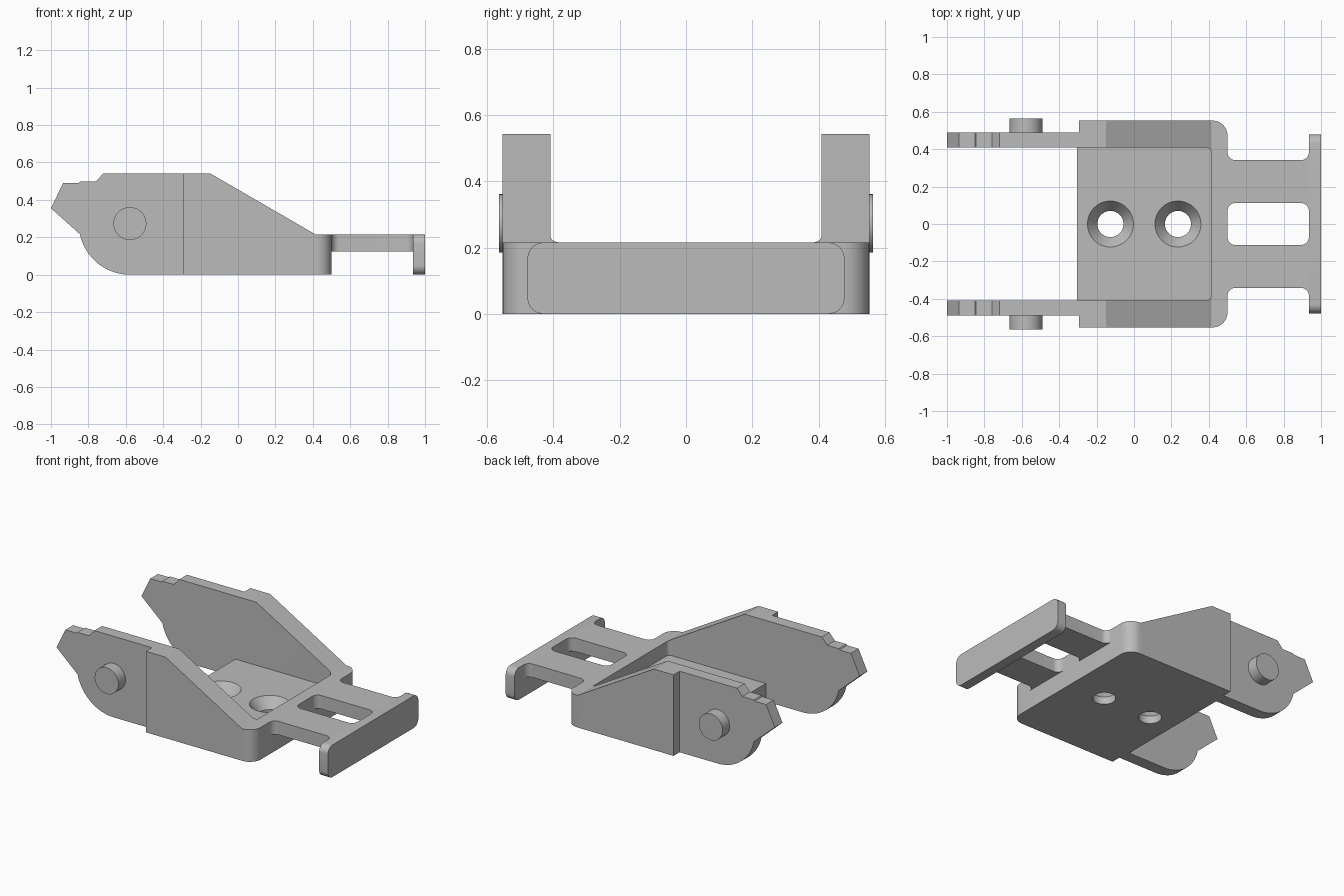
import bpy, bmesh, math
from mathutils import Matrix, Vector

if "Cube" in bpy.data.objects:
    bpy.data.objects.remove(bpy.data.objects["Cube"])

GREY = (0.5, 0.5, 0.5, 1)
grey = bpy.data.materials.new("plain grey")
grey.use_nodes = True
grey.diffuse_color = GREY
grey.node_tree.nodes["Principled BSDF"].inputs["Base Color"].default_value = GREY

# Axis maps: outline (u, v) and extrusion w to x, y, z
TO_XY = lambda u, v, w: (u, v, w)
TO_XZ = lambda u, v, w: (u, w, v)
TO_YZ = lambda u, v, w: (w, u, v)


def rounded(corners, steps=8):
    """Outline from (u, v, radius) corners; works for convex and concave corners."""
    out = []
    for i, (u, v, r) in enumerate(corners):
        p = Vector((u, v))
        if r == 0:
            out.append(p)
            continue
        a = (Vector(corners[i - 1][:2]) - p).normalized()
        b = (Vector(corners[(i + 1) % len(corners)][:2]) - p).normalized()
        half = a.angle(b) / 2
        centre = p + (a + b).normalized() * r / math.sin(half)
        start = p + a * r / math.tan(half) - centre
        end = p + b * r / math.tan(half) - centre
        sweep = start.angle_signed(end)
        for k in range(steps + 1):
            # angle_signed is clockwise positive
            out.append(centre + Matrix.Rotation(-sweep * k / steps, 2) @ start)
    return out


def finish(name, bm):
    bmesh.ops.recalc_face_normals(bm, faces=bm.faces)
    mesh = bpy.data.meshes.new(name)
    bm.to_mesh(mesh)
    bm.free()
    mesh.materials.append(grey)
    obj = bpy.data.objects.new(name, mesh)
    bpy.context.collection.objects.link(obj)
    return obj


def prism(name, outline, w0, w1, axes):
    bm = bmesh.new()
    face = bm.faces.new([bm.verts.new(axes(u, v, w0)) for u, v in outline])
    new = bmesh.ops.extrude_face_region(bm, geom=[face])["geom"]
    bmesh.ops.translate(bm, vec=axes(0, 0, w1 - w0),
                        verts=[g for g in new if isinstance(g, bmesh.types.BMVert)])
    return finish(name, bm)


def cone(name, x, z0, z1, r0, r1):
    bm = bmesh.new()
    bmesh.ops.create_cone(bm, cap_ends=True, segments=48, radius1=r0, radius2=r1,
                          depth=z1 - z0, matrix=Matrix.Translation((x, 0, (z0 + z1) / 2)))
    return finish(name, bm)


def activate(obj):
    bpy.ops.object.select_all(action='DESELECT')
    obj.select_set(True)
    bpy.context.view_layer.objects.active = obj


def combine(obj, other, operation):
    mod = obj.modifiers.new("combine", 'BOOLEAN')
    mod.operation, mod.solver, mod.object = operation, 'EXACT', other
    activate(obj)
    bpy.ops.object.modifier_apply(modifier=mod.name)
    bpy.data.objects.remove(other)


def box_outline(u0, u1, v0, v1, r=0):
    return rounded([(u0, v0, r), (u1, v0, r), (u1, v1, r), (u0, v1, r)])


WIDE, INNER, ARM = 0.553, 0.408, 0.489
BACK, FRONT, RIM, FLOOR, TOP = -0.295, 0.5, 0.215, 0.12, 0.542

# Bracket body: sloped side profile, rounded in plan, hollowed by a pocket
side = [(BACK, 0), (FRONT, 0), (FRONT, RIM), (0.415, RIM), (-0.15, TOP), (BACK, TOP)]
body = prism("bracket_body", side, -WIDE, WIDE, TO_XZ)
plan = rounded([(-0.6, -WIDE - 0.2, 0), (0.3, -WIDE - 0.2, 0), (0.3, -WIDE, 0),
                (FRONT, -WIDE, 0.08), (FRONT, WIDE, 0.08), (0.3, WIDE, 0),
                (0.3, WIDE + 0.2, 0), (-0.6, WIDE + 0.2, 0)])
combine(body, prism("plan_cutter", plan, -0.2, 0.8, TO_XY), 'INTERSECT')
pocket = rounded([(-0.6, -INNER, 0), (0.415, -INNER, 0.03),
                  (0.415, INNER, 0.03), (-0.6, INNER, 0)])
combine(body, prism("pocket_cutter", pocket, FLOOR, 0.8, TO_XY), 'DIFFERENCE')

# Countersunk screw holes
for x in (-0.126, 0.235):
    combine(body, cone("bore_cutter", x, -0.1, 0.1, 0.07, 0.07), 'DIFFERENCE')
    combine(body, cone("sink_cutter", x, 0.05, 0.14, 0.07, 0.138), 'DIFFERENCE')

# Thin lip where the floor runs past the walls
prism("floor_lip", box_outline(-0.305, BACK, -INNER, INNER), 0, FLOOR, TO_XY)

# Arm profile with a round heel centred on the pivot
PIVOT, HEEL = Vector((-0.578, 0.273)), 0.273
arm = [Vector(p) for p in [(BACK, 0), (BACK, TOP), (-0.72, TOP), (-0.76, 0.497),
                           (-0.845, 0.497), (-0.85, 0.49), (-0.935, 0.49), (-1, 0.355)]]
for k in range(17):
    t = math.radians(192 + 78 * k / 16)
    arm.append(PIVOT + HEEL * Vector((math.cos(t), math.sin(t))))
disc = [PIVOT + 0.088 * Vector((math.cos(k * math.tau / 48), math.sin(k * math.tau / 48)))
        for k in range(48)]

# Bridge rail with filleted ends
R, Y0, Y1, END = 0.042, 0.112, 0.341, 0.935
rail = [(FRONT, Y1, R), (END, Y1, R), (END, Y0, R), (FRONT, Y0, R)]


def flared(s):
    corners = []
    for i, (x, y, r) in enumerate(rail):
        tip = (x, (y + (0.045 if y == Y1 else -0.045)) * s, 0)
        corner = (x, y * s, r)
        corners += [tip, corner] if i % 2 == 0 else [corner, tip]
    return rounded(corners)


for label, s in (("left", 1), ("right", -1)):
    tag = "back" if s == 1 else "front"
    prism(tag + "_arm", arm, s * INNER, s * ARM, TO_XZ)
    prism(tag + "_pivot_pin", disc, s * ARM, s * 0.564, TO_XZ)
    prism(tag + "_bridge_rail", flared(s), 0.125, RIM, TO_XY)

# End plate
prism("end_plate", box_outline(-0.478, 0.478, 0, RIM, 0.048), END, 1, TO_YZ)

# Smooth the rounded surfaces, keep edges sharp
for obj in list(bpy.context.scene.objects):
    if obj.type == 'MESH':
        activate(obj)
        bpy.ops.object.shade_smooth_by_angle(angle=math.radians(30))
